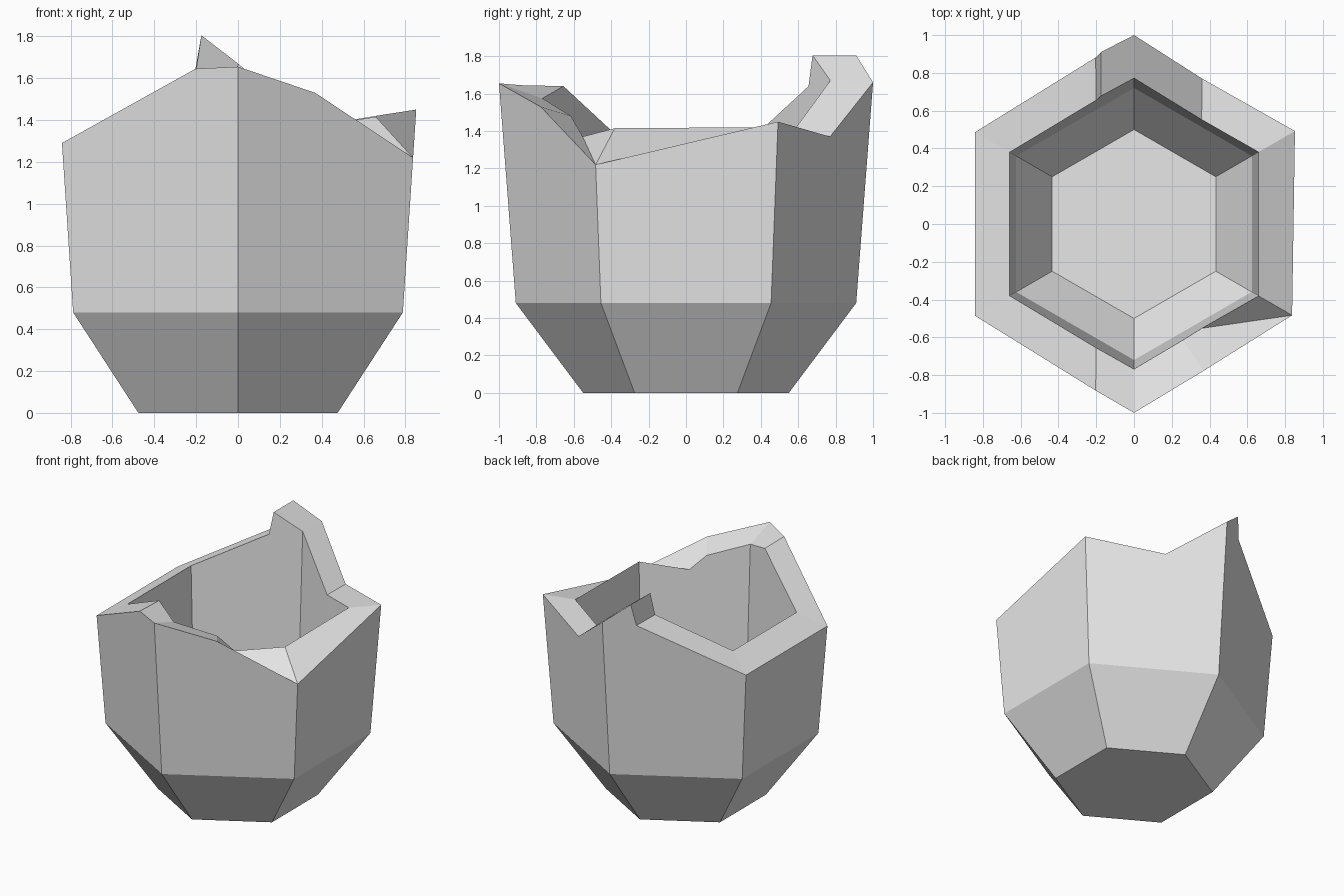
import bpy
import bmesh
import math
from mathutils import Vector

cube = bpy.data.objects.get("Cube")
if cube:
    bpy.data.objects.remove(cube, do_unlink=True)

stone = bpy.data.materials.new("pale_grey")
stone.use_nodes = True
GREY = (0.8, 0.8, 0.8, 1)
stone.diffuse_color = GREY
stone.node_tree.nodes["Principled BSDF"].inputs["Base Color"].default_value = GREY


def hex_point(t, radius, z):
    """Point on a hexagon; t counts sides counter-clockwise from the front corner."""
    def corner(k):
        a = math.radians(60 * k - 90)
        return Vector((radius * math.cos(a), radius * math.sin(a), z))
    k = math.floor(t)
    return corner(k).lerp(corner(k + 1), t - k)


def outer_radius(z):
    return 0.91 + 0.0763 * (z - 0.48)


def inner_radius(z):
    return 0.72 + 0.043 * (z - 0.46)


# Broken rim: outer position, outer height, inner position, inner height
rim = [
    (0, 1.655, 0, 1.575),
    (0.43, 1.53, 0.39, 1.48),
    (1, 1.22, 0.545, 1.37),
    (1, 1.22, 1, 1.415),
    (2, 1.45, 2, 1.42),
    (2.575, 1.37, 2.455, 1.37),
    (3, 1.66, 3, 1.67),
    (3.2, 1.805, 3.26, 1.805),
    (3.235, 1.645, 3.3, 1.64),
    (4, 1.29, 4, 1.385),
    (5, 1.29, 5, 1.385),
    (5.765, 1.645, 5.7, 1.64),
]

bm = bmesh.new()


def ring(radius, z):
    return [bm.verts.new(hex_point(k, radius, z)) for k in range(6)]


def rim_edge(points, radius_at):
    """One vertex per distinct rim point, keyed by its position."""
    return {t: bm.verts.new(hex_point(t, radius_at(z), z)) for t, z in points}


def shell(base, shoulder, edge):
    """Base cap, sloping lower band and upper walls up to the broken edge."""
    bm.faces.new(base)
    for k in range(6):
        n = (k + 1) % 6
        bm.faces.new((base[k], base[n], shoulder[n], shoulder[k]))
        top = [edge[t] for t in sorted(edge) if k <= t < k + 1] + [edge[n]]
        bm.faces.new([shoulder[k], shoulder[n]] + top[::-1])


outer_edge = rim_edge([(r[0], r[1]) for r in rim], outer_radius)
inner_edge = rim_edge([(r[2], r[3]) for r in rim], inner_radius)

# Outside and hollow inside
shell(ring(0.55, 0), ring(0.91, 0.48), outer_edge)
shell(ring(0.5, 0.16), ring(0.72, 0.46), inner_edge)

# Thick broken lip joining the two shells
for a, b in zip(rim, rim[1:] + rim[:1]):
    loop = [outer_edge[a[0]], outer_edge[b[0]], inner_edge[b[2]], inner_edge[a[2]]]
    bm.faces.new(list(dict.fromkeys(loop)))

bmesh.ops.recalc_face_normals(bm, faces=bm.faces[:])
mesh = bpy.data.meshes.new("broken_pot")
bm.to_mesh(mesh)
bm.free()
mesh.materials.append(stone)
pot = bpy.data.objects.new("broken_pot", mesh)
bpy.context.collection.objects.link(pot)
